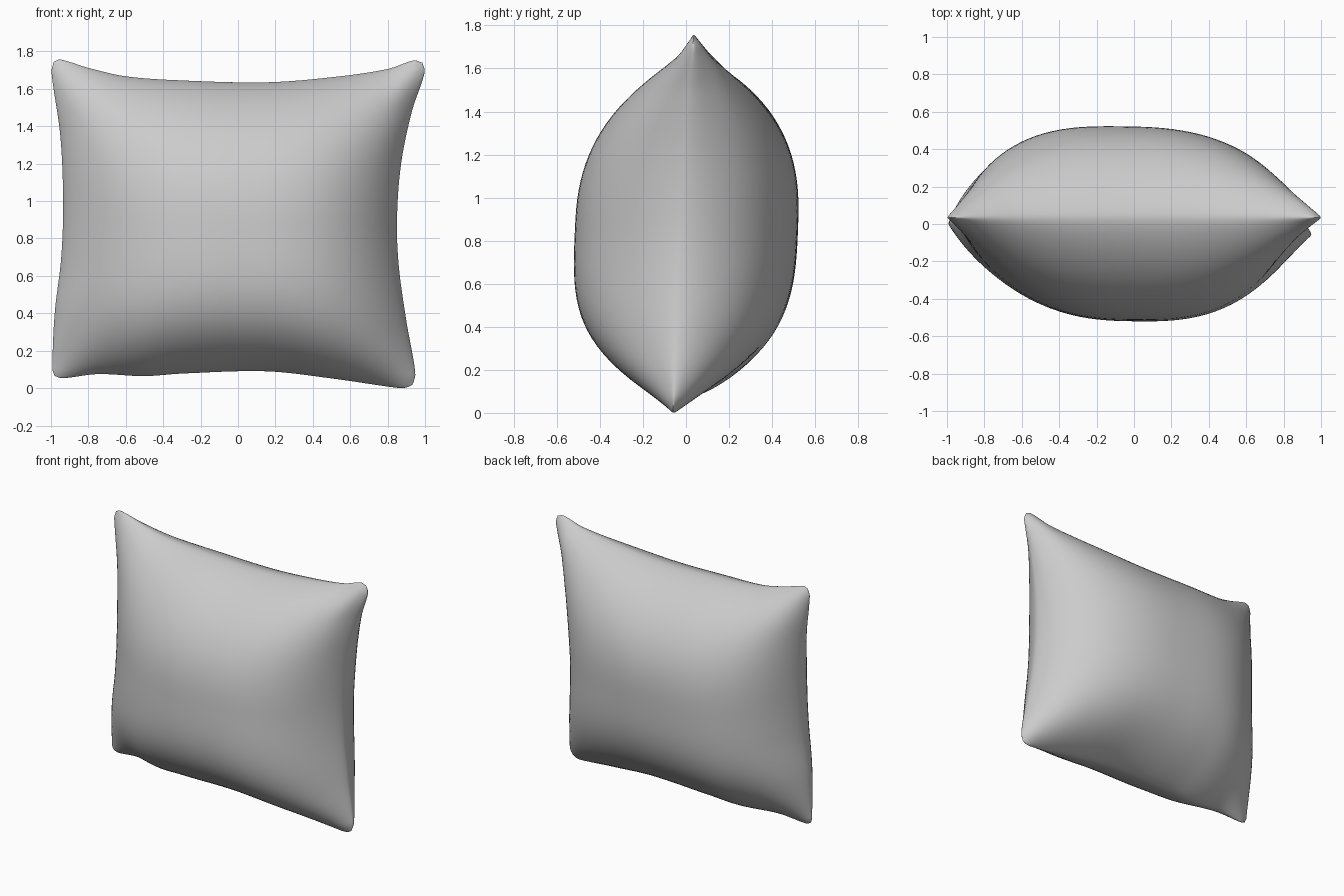
import bpy, bmesh, math
from mathutils import Vector

if "Cube" in bpy.data.objects:
    bpy.data.objects.remove(bpy.data.objects["Cube"])

N = 56  # grid cells per side

# Seam outline as (x, z) points, each edge running between the rounded corners
TOP = [(-.985, 1.745), (-.95, 1.757), (-.8, 1.712), (-.6, 1.667), (-.3, 1.645),
       (.15, 1.635), (.5, 1.662), (.8, 1.706), (.94, 1.752), (.985, 1.74)]
BOTTOM = [(-.98, .065), (-.94, .053), (-.75, .075), (-.5, .064), (-.3, .078),
          (.15, .09), (.5, .052), (.85, .002), (.9, .003), (.935, .02)]
LEFT = [(-.98, .065), (-.992, .1), (-.98, .4), (-.945, .7), (-.935, 1.0),
        (-.95, 1.35), (-.997, 1.69), (-.985, 1.745)]
RIGHT = [(.935, .02), (.948, .08), (.9, .36), (.86, .65), (.85, .9),
         (.872, 1.2), (.93, 1.48), (.998, 1.69), (.985, 1.74)]

# Fall-off (power, slope weight) towards each edge, for front (-1) and back (1)
FALL = {-1: dict(left=(2.4, .8), right=(3.0, .8), bottom=(3.4, .75), top=(2.5, .77)),
        1: dict(left=(3.0, .7), right=(2.6, .6), bottom=(3.1, .75), top=(2.6, .75))}


def smooth(points, key, t):
    """Cubic interpolation of the points, driven by coordinate `key`, t in 0..1."""
    k, o = key, 1 - key
    a = points[0][k] + t * (points[-1][k] - points[0][k])
    i = 0
    while i < len(points) - 2 and a > points[i + 1][k]:
        i += 1

    def slope(j):
        p, q = points[max(j - 1, 0)], points[min(j + 1, len(points) - 1)]
        return (q[o] - p[o]) / (q[k] - p[k])

    p, q = points[i], points[i + 1]
    h = q[k] - p[k]
    s = (a - p[k]) / h
    b = ((2*s**3 - 3*s**2 + 1) * p[o] + (s**3 - 2*s**2 + s) * h * slope(i)
         + (3*s**2 - 2*s**3) * q[o] + (s**3 - s**2) * h * slope(i + 1))
    return Vector((a, b)) if k == 0 else Vector((b, a))


def seam_plane(s, t):
    """Fill the outline smoothly between its four edges."""
    c00, c10 = Vector(BOTTOM[0]), Vector(BOTTOM[-1])
    c01, c11 = Vector(TOP[0]), Vector(TOP[-1])
    return ((1 - t) * smooth(BOTTOM, 0, s) + t * smooth(TOP, 0, s)
            + (1 - s) * smooth(LEFT, 1, t) + s * smooth(RIGHT, 1, t)
            - ((1 - s) * (1 - t) * c00 + s * (1 - t) * c10
               + (1 - s) * t * c01 + s * t * c11))


def puff(a, fall):
    """Sloping shoulder blended with a small rounded rim."""
    a, (p, w) = min(abs(a), 1), fall
    return w * (1 - a ** p) + (1 - w) * math.sqrt(1 - a ** 8)


# Pillow: two puffed sheets sharing the seam
bm = bmesh.new()
steps = [math.sin(math.pi / 2 * (2 * i / N - 1)) for i in range(N + 1)]
sheets = {-1: {}, 1: {}}
for i, u in enumerate(steps):
    for j, v in enumerate(steps):
        s, t = (u + 1) / 2, (v + 1) / 2
        x, z = seam_plane(s, t)
        seam_y = (1 - t) * (-.06 * s) + t * .035
        if i in (0, N) or j in (0, N):
            vert = bm.verts.new((x, seam_y, z))
            sheets[-1][i, j] = sheets[1][i, j] = vert
        else:
            for side, fall in FALL.items():
                depth = (.517 * puff(u, fall["right" if u > 0 else "left"])
                         * puff(v, fall["top" if v > 0 else "bottom"]))
                sheets[side][i, j] = bm.verts.new((x, seam_y + side * depth, z))
for side, g in sheets.items():
    for i in range(N):
        for j in range(N):
            quad = [g[i, j], g[i + 1, j], g[i + 1, j + 1], g[i, j + 1]]
            bm.faces.new(quad if side < 0 else quad[::-1])
bmesh.ops.recalc_face_normals(bm, faces=bm.faces)
for f in bm.faces:
    f.smooth = True
mesh = bpy.data.meshes.new("pillow")
bm.to_mesh(mesh)
bm.free()
pillow = bpy.data.objects.new("pillow", mesh)
bpy.context.collection.objects.link(pillow)
